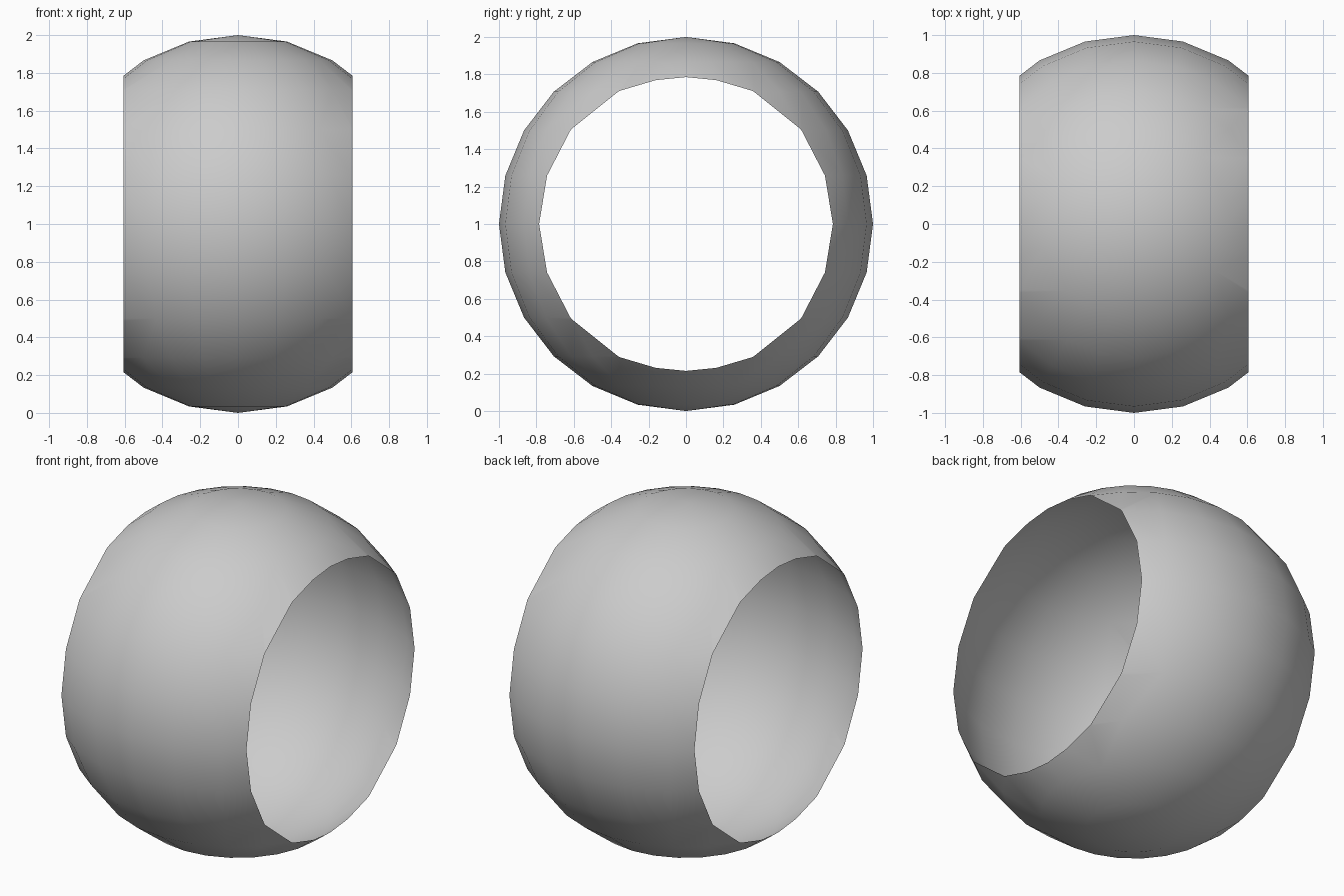
import bpy, bmesh
from mathutils import Matrix

if "Cube" in bpy.data.objects:
    bpy.data.objects.remove(bpy.data.objects["Cube"])

HALF_WIDTH = 0.605

# Open band: a round ball with both x ends sliced off, left as a hollow skin
bm = bmesh.new()
bmesh.ops.create_uvsphere(bm, u_segments=24, v_segments=12, radius=1,
                          matrix=Matrix.Translation((0, 0, 1)))
for side in (-1, 1):
    bmesh.ops.bisect_plane(bm, geom=bm.verts[:] + bm.edges[:] + bm.faces[:],
                           dist=1e-5, plane_co=(side * HALF_WIDTH, 0, 0),
                           plane_no=(side, 0, 0), clear_outer=True)
for f in bm.faces:
    f.smooth = True

mesh = bpy.data.meshes.new("open_ball_band")
bm.to_mesh(mesh)
bm.free()
band = bpy.data.objects.new("open_ball_band", mesh)
bpy.context.collection.objects.link(band)
